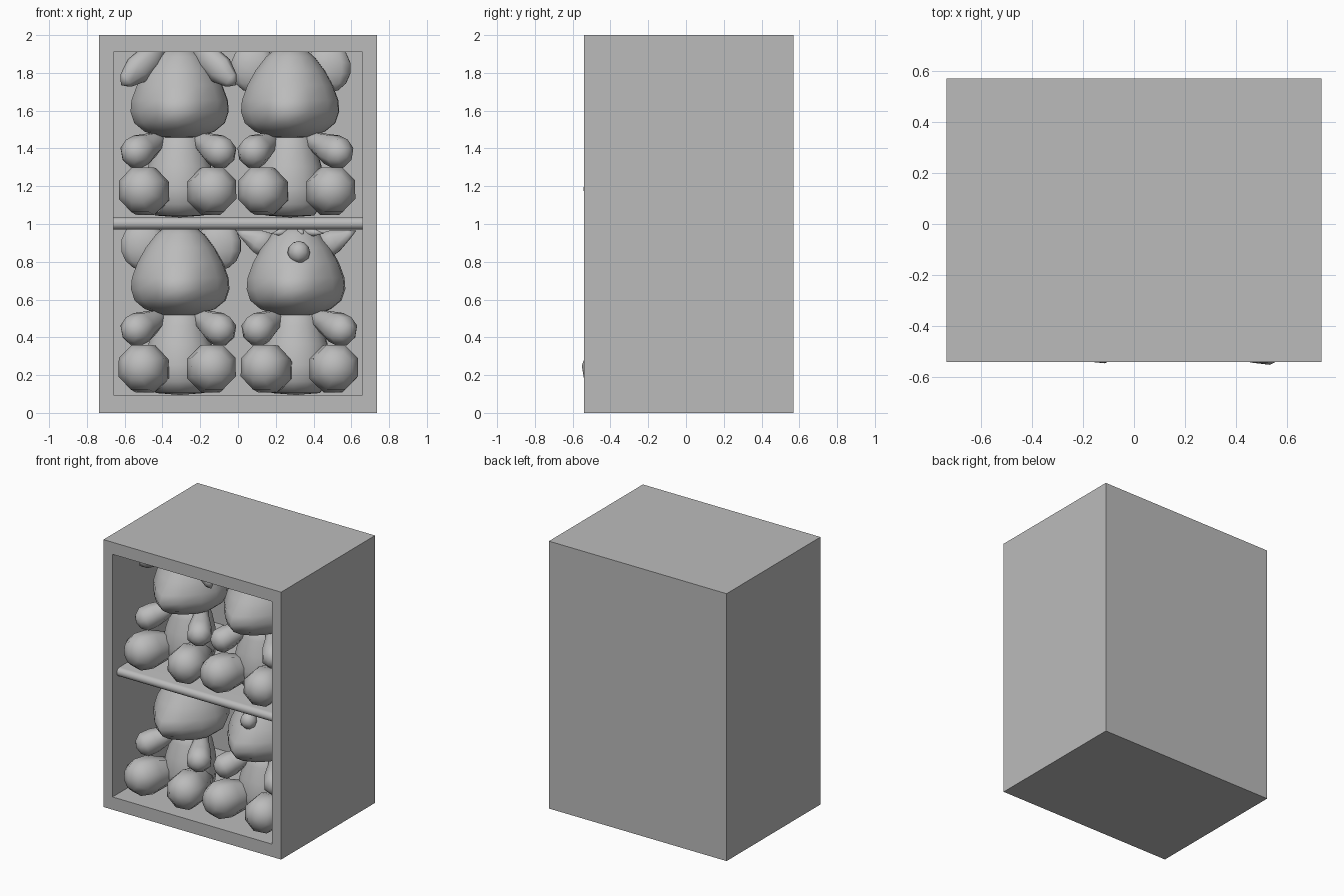
import bpy, bmesh, math
from mathutils import Vector, Matrix

if "Cube" in bpy.data.objects:
    bpy.data.objects.remove(bpy.data.objects["Cube"])

gray = bpy.data.materials.new("plain_gray")
gray.diffuse_color = (0.5, 0.5, 0.5, 1)
gray.use_nodes = True
gray.node_tree.nodes["Principled BSDF"].inputs["Base Color"].default_value = gray.diffuse_color


def finish(bm, name, matrix=None, smooth=True):
    bmesh.ops.recalc_face_normals(bm, faces=bm.faces)
    me = bpy.data.meshes.new(name)
    bm.to_mesh(me)
    bm.free()
    me.materials.append(gray)
    for p in me.polygons:
        p.use_smooth = smooth
    ob = bpy.data.objects.new(name, me)
    bpy.context.collection.objects.link(ob)
    if matrix:
        ob.matrix_world = matrix
    return ob


def rings_to_mesh(rings, bottom, top):
    """Skin a stack of vertex rings, closed with a pole at each end."""
    bm = bmesh.new()
    loops = [[bm.verts.new(co) for co in r] for r in rings]
    n = len(loops[0])
    for a, b in zip(loops, loops[1:]):
        for i in range(n):
            j = (i + 1) % n
            bm.faces.new((a[i], a[j], b[j], b[i]))
    for pole, loop in ((bottom, loops[0]), (top, loops[-1])):
        v = bm.verts.new(pole)
        for i in range(n):
            bm.faces.new((v, loop[i], loop[(i + 1) % n]))
    return bm


def limb(name, start, end, profile, matrix, sides=8, flat=1.0):
    """Turned shape from start to end; profile holds (fraction, radius)."""
    start, end = Vector(start), Vector(end)
    axis = end - start
    side = axis.cross(Vector((0, 0, 1))).normalized()
    up = side.cross(axis).normalized()
    rings = []
    for t, r in profile:
        rings.append([start + axis * t + side * (r * flat * math.cos(a)) + up * (r * math.sin(a))
                      for a in [2 * math.pi * (i + .5) / sides for i in range(sides)]])
    return finish(rings_to_mesh(rings, start, end), name, matrix)


def stack(name, levels, bottom, top, matrix, snout=0.0, sides=14):
    """Upright rounded form; levels hold (z, half width, half depth, centre y)."""
    rings = []
    for z, rx, ry, yc in levels:
        ring = []
        for i in range(sides):
            a = 2 * math.pi * i / sides - math.pi / 2
            x, y = rx * math.cos(a), yc + ry * math.sin(a)
            if y < yc:  # nose bulge
                y -= snout * math.exp(-(x / .12) ** 2 - ((z - .56) / .11) ** 2)
            ring.append((x, y, z))
        rings.append(ring)
    return finish(rings_to_mesh(rings, bottom, top), name, matrix)


def ball(name, centre, scale, matrix, u=10, v=7):
    bm = bmesh.new()
    bmesh.ops.create_uvsphere(bm, u_segments=u, v_segments=v, radius=1)
    bmesh.ops.transform(bm, matrix=Matrix.Translation(centre) @ Matrix.Diagonal((*scale, 1)), verts=bm.verts)
    return finish(bm, name, matrix)


# Cabinet: box with an inset front pushed in to form the hollow
bm = bmesh.new()
bmesh.ops.create_cube(bm, size=1)
bmesh.ops.transform(bm, matrix=Matrix.Translation((0, .015, 1)) @ Matrix.Diagonal((1.47, 1.11, 2, 1)), verts=bm.verts)
front = min(bm.faces, key=lambda f: f.calc_center_median().y)
bmesh.ops.inset_individual(bm, faces=[front], thickness=.075)
for v in front.verts:
    v.co.z = .095 if v.co.z < 1 else 1.91
    v.co.x = math.copysign(.66, v.co.x)
hole = bmesh.ops.extrude_discrete_faces(bm, faces=[front])["faces"][0]
for v in hole.verts:
    v.co.y = .5
finish(bm, "cabinet", smooth=False)

# Shelf with a rounded front edge
bm = bmesh.new()
arc = [(-.458 - .032 * math.sin(a), 1.003 + .032 * math.cos(a)) for a in [math.pi * i / 8 for i in range(9)]]
outline = [(.5, 1.035)] + arc + [(.5, .971)]
face = bm.faces.new([bm.verts.new((-.66, y, z)) for y, z in outline])
ext = bmesh.ops.extrude_face_region(bm, geom=[face])["geom"]
bmesh.ops.translate(bm, vec=(1.32, 0, 0), verts=[g for g in ext if isinstance(g, bmesh.types.BMVert)])
shelf = finish(bm, "shelf")
bpy.context.view_layer.objects.active = shelf
shelf.select_set(True)
bpy.ops.object.shade_smooth_by_angle(angle=math.radians(40))
shelf.select_set(False)

HEAD = [(.425, .10, .10, -.13), (.455, .19, .18, -.13), (.50, .245, .22, -.12), (.56, .265, .24, -.11),
        (.62, .26, .245, -.11), (.70, .23, .235, -.11), (.78, .185, .20, -.11), (.85, .13, .15, -.11),
        (.90, .07, .08, -.11)]
BODY = [(.01, .13, .12, -.13), (.07, .175, .17, -.13), (.16, .185, .18, -.13), (.27, .17, .165, -.12),
        (.37, .14, .14, -.11), (.45, .11, .11, -.11)]
FOOT = [(.03, .05), (.3, .095), (.62, .135), (.83, .128), (.95, .08)]
ARM = [(.02, .045), (.35, .06), (.65, .085), (.85, .085), (.96, .05)]
EAR = [(.04, .04), (.3, .075), (.6, .08), (.88, .045)]


def toy(tag, x, z, ears, turn, shift=0):
    m = Matrix.Translation((x, 0, z)) @ Matrix.Rotation(math.radians(turn), 4, 'Z')
    stack(tag + "_head", HEAD, (0, -.13, .415), (0, -.11, .915), m, snout=.12)
    stack(tag + "_body", BODY, (0, -.13, 0), (0, -.11, .48), m)
    for s, side in ((-1, "left"), (1, "right")):
        limb(f"{tag}_{side}_leg", (s * .10 + shift, -.06, .11), (s * .215 + shift, -.535, .155), FOOT, m)
        limb(f"{tag}_{side}_arm", (s * .07, -.08, .43), (s * .265 + shift, -.38, .32), ARM, m)
        name = f"{tag}_{side}_ear"
        if ears == "round":
            ball(name, (s * .2, -.03, .79), (.125, .06, .13), m)
        elif ears == "floppy":
            limb(name, (s * .09, -.17, .90), (s * .305, -.29, .70), EAR, m, flat=.7)
        else:
            limb(name, (s * .13, -.12, .78), (s * .32, -.12, .87),
                 [(.02, .08), (.4, .065), (.8, .025)], m, flat=.6)
    if ears == "pointed":  # forehead bead and tufts
        ball(tag + "_bead", (.03, -.33, .755), (.06, .06, .06), m, 8, 6)
        for i, dx in enumerate((-.12, .05, .16)):
            limb(f"{tag}_tuft_{i + 1}", (0, -.15, .87), (dx, -.26, .855), [(.1, .03), (.6, .022)], m, 6)


toy("upper_left_toy", -.305, 1.035, "floppy", -2)
toy("upper_right_toy", .28, 1.035, "round", -2, .045)
toy("lower_left_toy", -.30, .095, "round", -3)
toy("lower_right_toy", .315, .095, "pointed", -4, .04)
